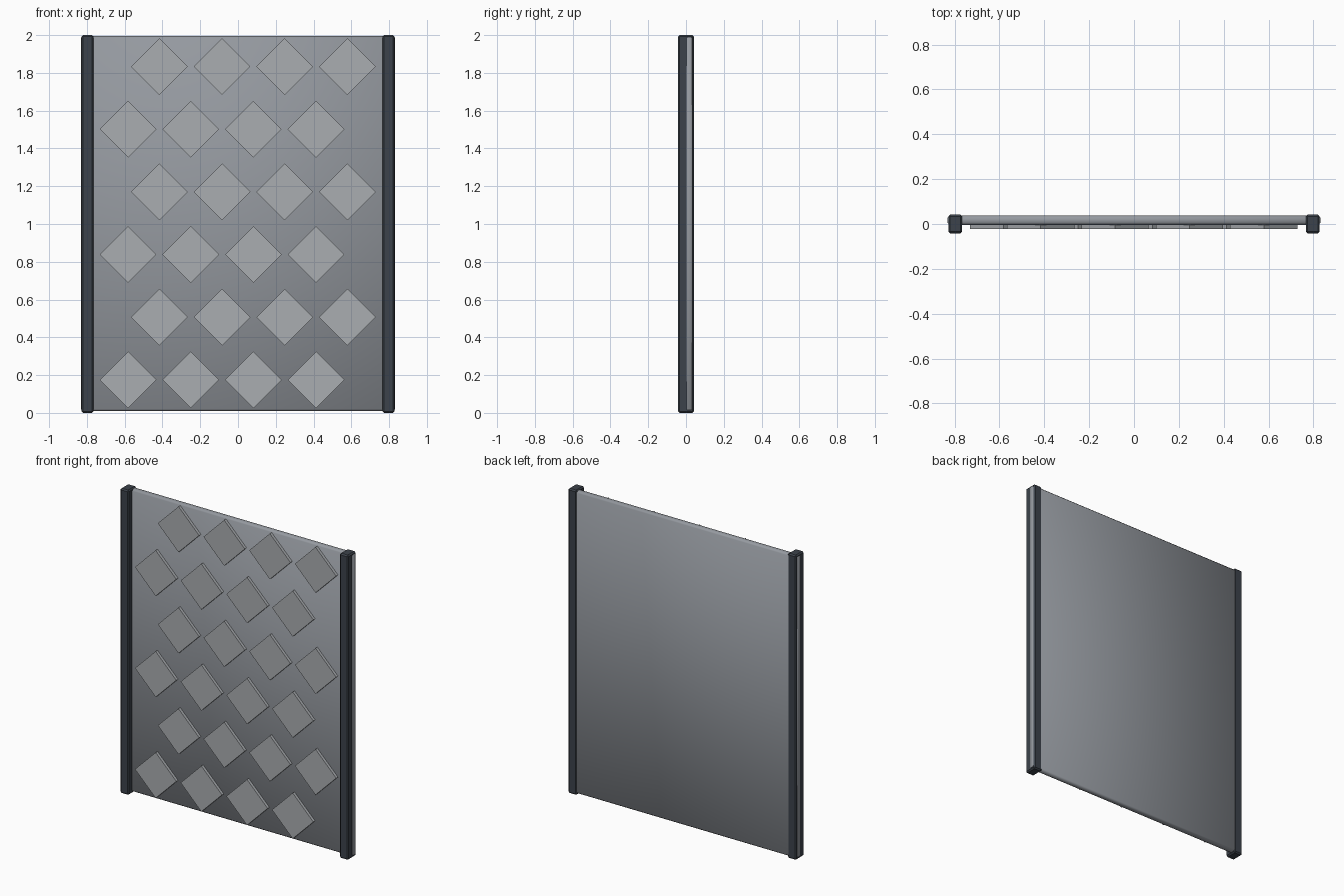
import bpy
import math

if "Cube" in bpy.data.objects:
    bpy.data.objects.remove(bpy.data.objects["Cube"])


def material(name, color):
    m = bpy.data.materials.new(name)
    m.diffuse_color = (*color, 1)
    m.use_nodes = True
    m.node_tree.nodes["Principled BSDF"].inputs["Base Color"].default_value = m.diffuse_color
    return m


DARK = material("dark_frame", (0.045, 0.055, 0.07))
GREY = material("panel_grey", (0.30, 0.32, 0.35))
LIGHT = material("plate_grey", (0.40, 0.42, 0.44))


def box(name, loc, size, mat, bevel=0.0, smooth=False, turn=0.0):
    bpy.ops.mesh.primitive_cube_add(size=1)
    o = bpy.context.object
    o.name = name
    o.scale = size
    bpy.ops.object.transform_apply(location=False, rotation=False, scale=True)
    o.location = loc
    o.rotation_euler.y = turn
    o.data.materials.append(mat)
    if bevel:
        b = o.modifiers.new("chamfer", "BEVEL")
        b.width = bevel
        b.segments = 1
    if smooth:
        bpy.ops.object.shade_smooth()
    return o


# Chamfered panel, its edges poking slightly through the posts
box("panel", (0, 0.017, 1.002), (1.664, 0.042, 1.984), GREY, 0.010, True)

# Side posts
for side, label in ((-1, "left"), (1, "right")):
    box(label + "_post", (side * 0.797, 0, 1.0), (0.062, 0.084, 2.0), DARK, 0.008)

# Staggered rows of raised diamond plates on the front
step = 0.3317
side_len = 0.15 * math.sqrt(2)
for row in range(6):
    for col in range(4):
        x = -0.582 + col * step + (row % 2) * step / 2
        z = 0.175 + row * step
        box(f"diamond_plate_{row}_{col}", (x, -0.012, z),
            (side_len, 0.022, side_len), LIGHT, turn=math.radians(45))
